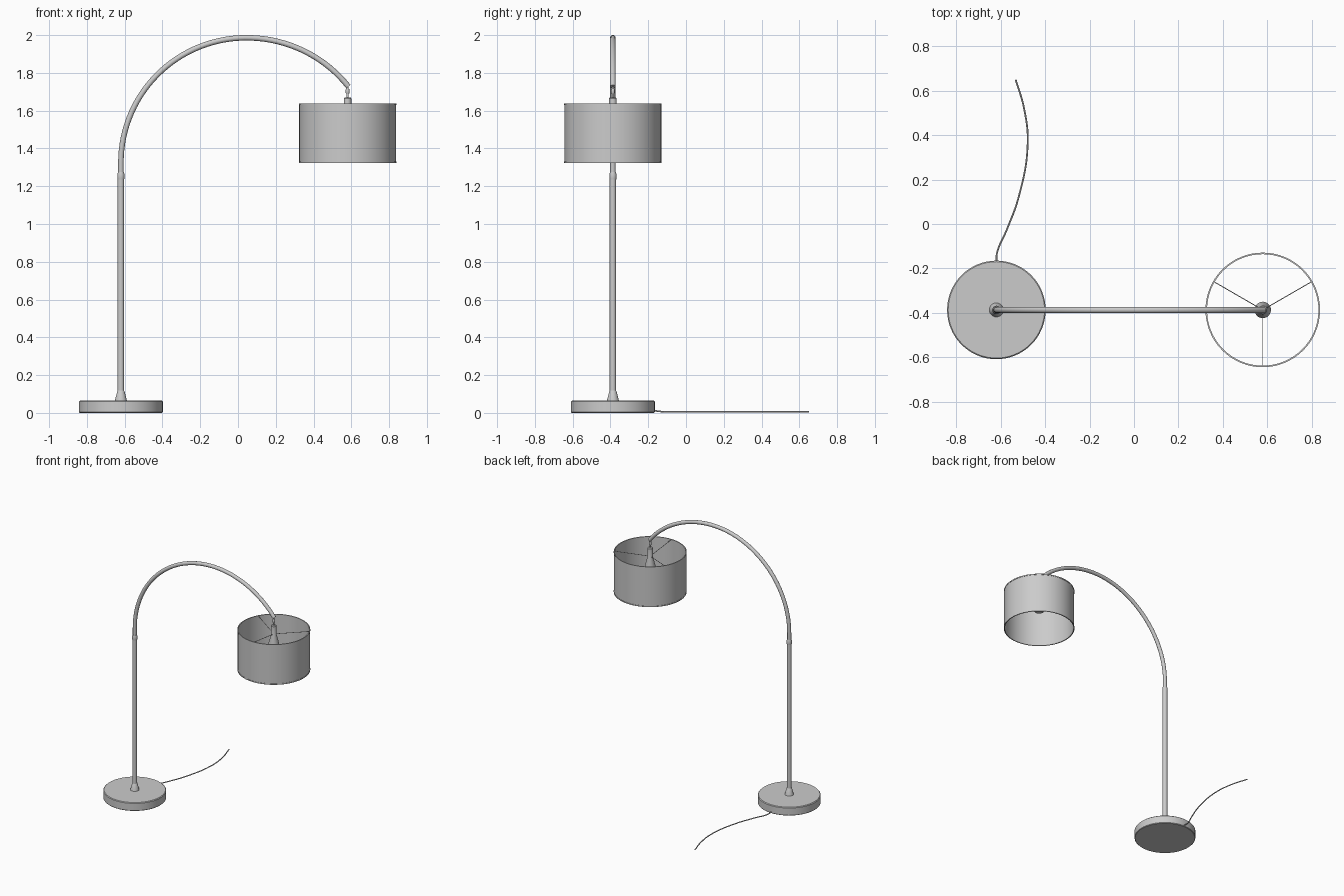
import bpy
import math
from math import sin, cos, pi, radians
from mathutils import Vector

cube = bpy.data.objects.get("Cube")
if cube:
    bpy.data.objects.remove(cube, do_unlink=True)

grey = bpy.data.materials.new("satin grey")
grey.use_nodes = True
grey.diffuse_color = (0.6, 0.6, 0.6, 1)
grey.node_tree.nodes["Principled BSDF"].inputs["Base Color"].default_value = (0.6, 0.6, 0.6, 1)

POST = Vector((-0.62, -0.387, 0))
SHADE = Vector((0.58, -0.387, 0))


def finish(obj):
    """Give the part its colour and smooth shading with sharp edges."""
    obj.data.materials.clear()
    obj.data.materials.append(grey)
    bpy.ops.object.select_all(action="DESELECT")
    obj.select_set(True)
    bpy.context.view_layer.objects.active = obj
    bpy.ops.object.shade_smooth_by_angle(angle=radians(35))
    return obj


def lathe(name, profile, origin, sides=32, ring=False):
    """Spin (radius, height) points about z; ring joins the last point to the first."""
    verts, faces, n = [], [], len(profile)
    for r, z in profile:
        for i in range(sides):
            a = 2 * pi * i / sides
            verts.append((r * cos(a), r * sin(a), z))
    for j in range(n if ring else n - 1):
        k = (j + 1) % n
        for i in range(sides):
            m = (i + 1) % sides
            faces.append((j * sides + i, j * sides + m, k * sides + m, k * sides + i))
    if not ring:
        faces.append(tuple(reversed(range(sides))))
        faces.append(tuple(range((n - 1) * sides, n * sides)))
    mesh = bpy.data.meshes.new(name)
    mesh.from_pydata(verts, [], faces)
    obj = bpy.data.objects.new(name, mesh)
    obj.location = origin
    bpy.context.collection.objects.link(obj)
    return finish(obj)


def tube(name, points, radius, smooth=False, sides=4):
    """Sweep a round section along points and turn the result into a mesh."""
    curve = bpy.data.curves.new(name + " path", "CURVE")
    curve.dimensions = "3D"
    curve.bevel_depth = radius
    curve.bevel_resolution = sides
    curve.use_fill_caps = True
    spline = curve.splines.new("BEZIER" if smooth else "POLY")
    pts = spline.bezier_points if smooth else spline.points
    pts.add(len(points) - 1)
    for p, co in zip(pts, points):
        if smooth:
            p.co = co
            p.handle_left_type = p.handle_right_type = "AUTO"
        else:
            p.co = (*co, 1)
    path = bpy.data.objects.new(name + " path", curve)
    bpy.context.collection.objects.link(path)
    bpy.context.view_layer.update()
    mesh = bpy.data.meshes.new_from_object(path.evaluated_get(bpy.context.evaluated_depsgraph_get()))
    bpy.data.objects.remove(path, do_unlink=True)
    obj = bpy.data.objects.new(name, mesh)
    bpy.context.collection.objects.link(obj)
    return finish(obj)


# Weighted base and upright post
lathe("base", [(0.218, 0), (0.222, 0.004), (0.222, 0.06), (0.217, 0.065)], POST, 64)
lathe("post_collar", [(0.032, 0.064), (0.03, 0.072), (0.019, 0.115), (0.017, 0.118)], POST)
lathe("post", [(0.0175, 0.06), (0.0175, 1.235)], POST)
lathe("post_joint", [(0.0175, 1.235), (0.019, 1.245), (0.019, 1.262), (0.0155, 1.275)], POST)

# Arched arm
arc = [(POST.x, POST.y, 1.25)]
top_x, spring, rise = 0.045, 1.325, 0.661
for i in range(49):
    a = radians(180 - 142.5 * i / 48)
    reach = 0.665 if cos(a) < 0 else 0.68
    arc.append((top_x + reach * cos(a), POST.y, spring + rise * sin(a)))
tube("arm", arc, 0.0145, sides=5)

# Hanger, lamp holder and shade
lathe("hanger", [(0.006, 1.66), (0.006, 1.725)], SHADE, 16)
lathe("hanger_swivel", [(0.008, 1.69), (0.01, 1.694), (0.01, 1.712), (0.008, 1.716)], SHADE, 16)
lathe("lamp_holder", [(0.034, 1.468), (0.037, 1.474), (0.037, 1.53), (0.02, 1.595),
                      (0.02, 1.665), (0.016, 1.67)], SHADE)
lathe("shade", [(0.256, 1.327), (0.256, 1.633), (0.253, 1.633), (0.253, 1.327)], SHADE, 64, ring=True)
for name, z in (("shade_lower_rim", 1.323), ("shade_upper_rim", 1.629)):
    lathe(name, [(0.258, z), (0.258, z + 0.008), (0.251, z + 0.008), (0.251, z)], SHADE, 64, ring=True)
for i, angle in enumerate((30, 150, 270)):
    d = Vector((cos(radians(angle)), sin(radians(angle)), 0))
    tube(f"shade_spoke_{i + 1}", [SHADE + d * 0.015 + Vector((0, 0, 1.602)),
                                  SHADE + d * 0.254 + Vector((0, 0, 1.63))], 0.002, sides=1)

# Power cord trailing behind the base
tube("cord", [(-0.62, -0.18, 0.014), (-0.617, -0.13, 0.007), (-0.575, -0.03, 0.005), (-0.52, 0.12, 0.005),
              (-0.479, 0.36, 0.005), (-0.495, 0.52, 0.005), (-0.533, 0.65, 0.005)], 0.004, smooth=True, sides=2)
